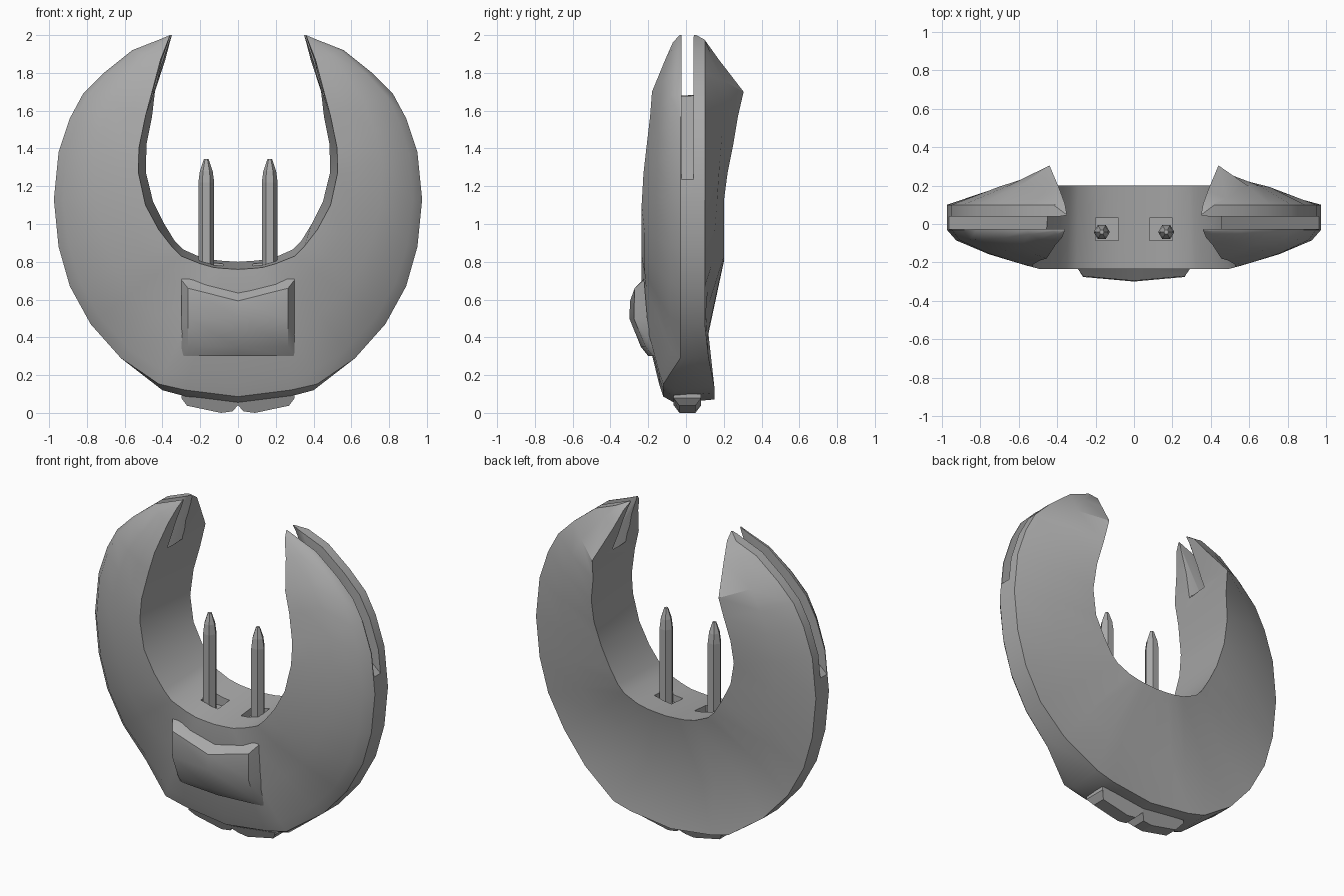
import bpy, bmesh, math

if "Cube" in bpy.data.objects:
    bpy.data.objects.remove(bpy.data.objects["Cube"], do_unlink=True)

grey = bpy.data.materials.new("hull_grey")
grey.use_nodes = True
COLOUR = (0.4, 0.4, 0.4, 1)
grey.diffuse_color = COLOUR
grey.node_tree.nodes["Principled BSDF"].inputs["Base Color"].default_value = COLOUR


def finish(bm, name):
    """Turn a bmesh into a linked object with outward normals."""
    bmesh.ops.recalc_face_normals(bm, faces=bm.faces)
    mesh = bpy.data.meshes.new(name)
    bm.to_mesh(mesh)
    bm.free()
    obj = bpy.data.objects.new(name, mesh)
    bpy.context.collection.objects.link(obj)
    mesh.materials.append(grey)
    return obj


def loft(name, rings, closed=True):
    """Skin a row of equal-length rings; closed rings are capped."""
    bm = bmesh.new()
    rows = [[bm.verts.new(p) for p in ring] for ring in rings]
    n = len(rows[0])
    for a, b in zip(rows, rows[1:]):
        for i in range(n if closed else n - 1):
            j = (i + 1) % n
            bm.faces.new((a[i], a[j], b[j], b[i]))
    if closed:
        bm.faces.new(rows[0])
        bm.faces.new(rows[-1])
    return finish(bm, name)


def activate(obj):
    bpy.ops.object.select_all(action='DESELECT')
    obj.select_set(True)
    bpy.context.view_layer.objects.active = obj


def smooth(obj, angle):
    activate(obj)
    bpy.ops.object.shade_smooth_by_angle(angle=math.radians(angle))


def cut(target, cutter):
    cutter.hide_render = True
    mod = target.modifiers.new("cut", 'BOOLEAN')
    mod.operation, mod.solver, mod.object = 'DIFFERENCE', 'EXACT', cutter
    activate(target)
    bpy.ops.object.modifier_apply(modifier=mod.name)
    bpy.data.objects.remove(cutter, do_unlink=True)


def mix(a, b, t):
    return a + (b - a) * t


# Stations from tip to keel: outer x z, inner front x z, front y, inner back x z, back y, back swell
stations = [
    (.36, 2.0, .36, 2.0, -.035, .35, 2.0, .05, 0),
    (.42, 1.975, .375, 1.96, -.07, .36, 1.965, .105, 0),
    (.56, 1.92, .41, 1.87, -.11, .385, 1.87, .174, 0),
    (.71, 1.80, .455, 1.7, -.18, .44, 1.7, .305, .01),
    (.82, 1.69, .49, 1.57, -.19, .455, 1.57, .275, .02),
    (.89, 1.56, .525, 1.4, -.21, .485, 1.42, .25, .025),
    (.95, 1.38, .527, 1.27, -.225, .487, 1.27, .22, .025),
    (.975, 1.13, .49, 1.1, -.235, .45, 1.12, .20, .02),
    (.95, .88, .42, .97, -.235, .39, 1.0, .20, .005),
    (.89, .67, .35, .88, -.235, .335, .91, .20, -.01),
    (.78, .47, .30, .83, -.235, .29, .865, .20, -.03),
    (.62, .29, .20, .79, -.235, .20, .825, .20, -.05),
    (.40, .12, .13, .77, -.235, .13, .81, .20, -.055),
    (.28, .088, .08, .765, -.235, .08, .805, .20, -.06),
    (0, .053, 0, .76, -.235, 0, .80, .20, -.06),
]


def section(k, side):
    ox, oz, fx, fz, fy, bx, bz, by, swell = stations[k]
    keel = k >= 12                      # flat, bevelled bottom of the rim
    rim_f = -.12 if keel else -.03
    rim_m = -.06 if keel else .02
    rim_b = .15 if keel else (.12 if k == 11 else (.055 if k == 0 else .1))
    rx = ox + (.02 if k == 12 else 0)
    rz = oz + (.033 if keel else 0)
    bulge = (0, .005, .015, .028)[k] if k < 4 else (.028 if k > 10 else .035)
    pts = [(fx, fy, fz)]
    for t, s in ((.25, 1 if k > 7 else .5), (.55, 1), (.9, .4 if keel else 1)):
        pts.append((mix(fx, rx, t), mix(fy, rim_f, t) - bulge * s, mix(fz, rz, t)))
    pts += [(rx, rim_f, rz), (ox, rim_m, oz), (ox, rim_b, oz + (.018 if keel else 0))]
    pts.append((mix(bx, ox, .55), mix(by, rim_b, .55) + swell, mix(bz, oz, .55)))
    pts.append((bx, by, bz))
    return [(side * x, y, z) for x, y, z in pts]


last = len(stations) - 1
hull = loft("crescent_hull", [section(k, 1) for k in range(last + 1)]
            + [section(k, -1) for k in range(last - 1, -1, -1)])

for side in (1, -1):
    # Wedge slot splitting each tip and running down the outer rim
    wedge = [(.23, 1.874), (1.07, 1.143), (1.2, 2.2), (.2, 2.2)]
    cut(hull, loft("slot_cutter", [[(side * x, y, z) for x, z in wedge] for y in (-.025, .04)]))
    # Flare of the slot towards the inside of the crescent
    flare = [(.34, 1.778, -.07, .12, .34, 2.03), (.62, 1.54, -.024, .039, .38, 2.0)]
    cut(hull, loft("flare_cutter", [
        [(side * x, y0, z), (side * x, y1, z), (side * tx, .039, tz), (side * tx, -.024, tz)]
        for x, z, y0, y1, tx, tz in flare]))
    # Square socket under each gun
    square = [(.08, -.085), (.2, -.085), (.2, .03), (.08, .03)]
    cut(hull, loft("socket_cutter", [[(side * x, y, z) for x, y in square] for z in (.74, 1.0)]))
smooth(hull, 32)

for side, label in ((1, "left"), (-1, "right")):
    # Six-sided gun barrels with tapered points
    rings = []
    for r, z in ((.042, .7), (.042, 1.22), (.034, 1.28), (.012, 1.345)):
        rings.append([(side * .168 + r * math.cos(i * math.pi / 3),
                       -.042 + r * math.sin(i * math.pi / 3), z) for i in range(6)])
    loft(label + "_gun", rings)

    # Bevelled plates beneath the keel
    outline = [(0, .07), (0, .04), (.03, .008), (.09, 0), (.27, .038), (.3, .078), (.3, .1)]
    inset = [0, 0, .03, .03, .03, 0, 0]
    loft(label + "_keel_plate", [
        [(side * x, -.065 + d, z) for (x, z), d in zip(outline, inset)],
        [(side * x, .08 - d, z) for (x, z), d in zip(outline, inset)]])

# Raised front panel, creased across the top and blending in below
columns = [(-.3, False, 0), (-.265, True, 0), (0, True, 1), (.265, True, 0), (.3, False, 0)]
profile = [(.71, -.222, -.222), (.66, -.272, -.222), (.5, -.276, -.205),
           (.35, -.215, -.18), (.3, -.175, -.165)]
rows = []
for r, (z, y, base) in enumerate(profile):
    row = []
    for x, inner, mid in columns:
        drop = .067 * mid if r < 2 else 0
        edge = .045 if r == 1 and not inner else 0
        row.append((x, y - .024 * mid * (r > 0) if inner else base, z - drop + edge))
    rows.append(row)
panel = loft("front_panel", rows, closed=False)
# Face the open shell forward
if sum(p.normal.y for p in panel.data.polygons) > 0:
    panel.data.flip_normals()
smooth(panel, 35)
